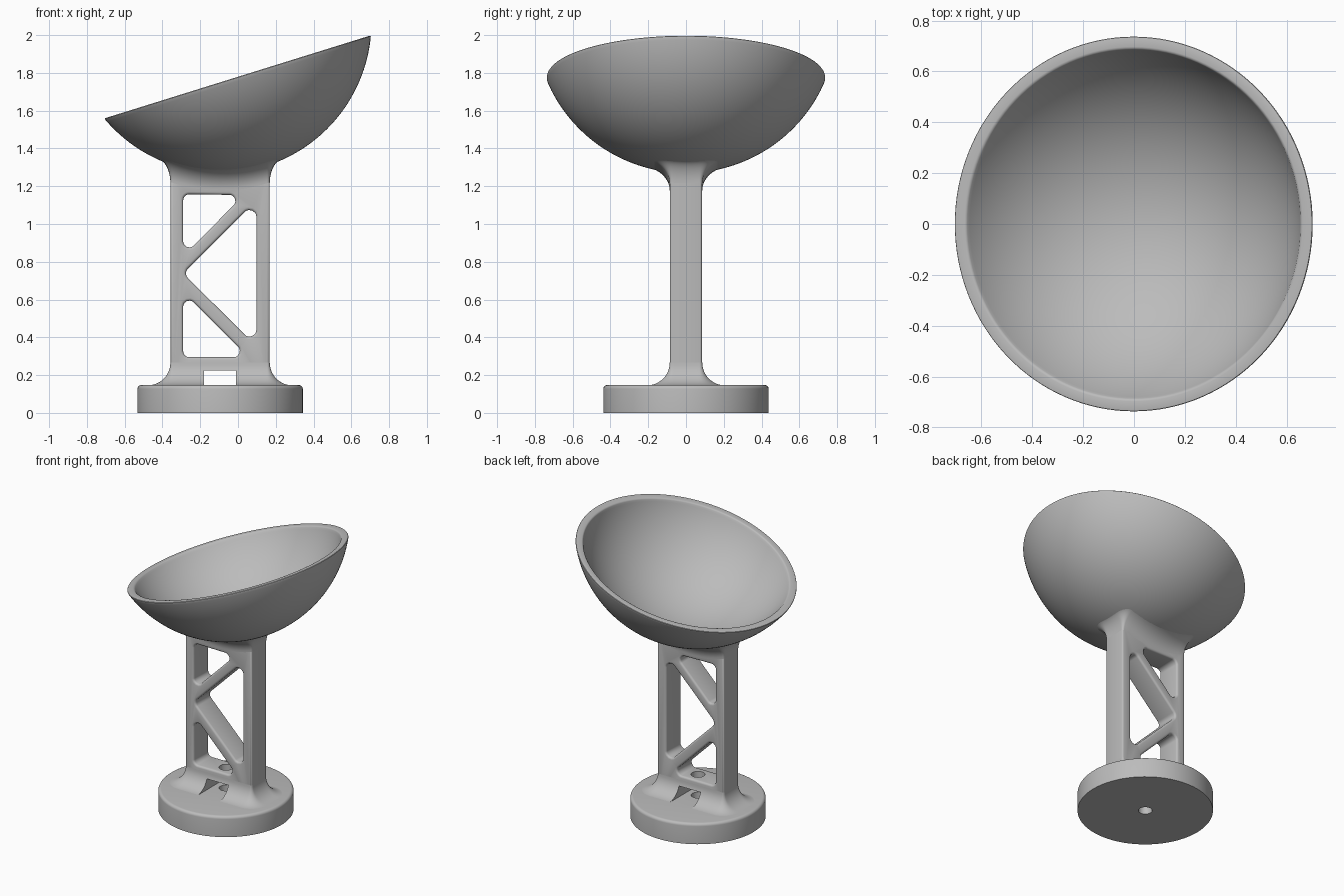
import bpy, bmesh, math
from mathutils import Vector

if "Cube" in bpy.data.objects:
    bpy.data.objects.remove(bpy.data.objects["Cube"])

grey = bpy.data.materials.new("matte_grey")
grey.use_nodes = True
grey.diffuse_color = (0.5, 0.5, 0.5, 1)
grey.node_tree.nodes["Principled BSDF"].inputs["Base Color"].default_value = (0.5, 0.5, 0.5, 1)

CX = -0.095                   # shared axis of base and tower
HX, HY = 0.263, 0.086         # tower half width and half thickness
BASE_TOP = 0.147
EDGE = 0.014                  # small rounding on the tower edges
BOWL_C, BOWL_R, RIM_DROP, WALL = Vector((-0.093, 0, 2.07)), 0.80, 0.305, 0.046
TILT = math.radians(-17.3)


def add_object(name, bm):
    bmesh.ops.recalc_face_normals(bm, faces=bm.faces)
    mesh = bpy.data.meshes.new(name)
    bm.to_mesh(mesh)
    bm.free()
    obj = bpy.data.objects.new(name, mesh)
    bpy.context.collection.objects.link(obj)
    return obj


def select(obj):
    bpy.ops.object.select_all(action='DESELECT')
    obj.select_set(True)
    bpy.context.view_layer.objects.active = obj


def finish(obj):
    obj.data.materials.clear()
    obj.data.materials.append(grey)
    select(obj)
    bpy.ops.object.shade_smooth_by_angle(angle=math.radians(35))


def cut(obj, cutters):
    select(obj)
    for cutter in cutters:
        mod = obj.modifiers.new("cut", 'BOOLEAN')
        mod.object, mod.operation, mod.solver = cutter, 'DIFFERENCE', 'EXACT'
        bpy.ops.object.modifier_apply(modifier=mod.name)


def loft(rings, cap_start=True, cap_end=True):
    """Bridge closed rings of equal length."""
    bm = bmesh.new()
    loops = [[bm.verts.new(p) for p in ring] for ring in rings]
    n = len(loops[0])
    for a, b in zip(loops, loops[1:]):
        for i in range(n):
            j = (i + 1) % n
            bm.faces.new((a[i], a[j], b[j], b[i]))
    if cap_start:
        bm.faces.new(loops[0])
    if cap_end:
        bm.faces.new(loops[-1])
    return bm


def circle(r, z, n=96):
    return [(r * math.cos(t), r * math.sin(t), z) for t in (math.tau * i / n for i in range(n))]


def rounded_rect(hx, hy, rx, ry, steps=8, side=12):
    """Rounded rectangle around the tower axis, with subdivided sides."""
    corners = []
    for k, (sx, sy) in enumerate(((1, 1), (-1, 1), (-1, -1), (1, -1))):
        for i in range(steps + 1):
            t = (k + i / steps) * math.pi / 2
            corners.append(Vector((sx * (hx - rx) + rx * math.cos(t),
                                   sy * (hy - ry) + ry * math.sin(t))))
    pts = []
    for i, p in enumerate(corners):
        q = corners[(i + 1) % len(corners)]
        parts = side if i % (steps + 1) == steps else 1
        pts += [p.lerp(q, s / parts) for s in range(parts)]
    return [(p.x + CX, p.y) for p in pts]


def fillet_polygon(points, radius, steps=8):
    """Round every corner of a polygon."""
    out, n = [], len(points)
    for i in range(n):
        p = Vector(points[i])
        u = (Vector(points[i - 1]) - p).normalized()
        v = (Vector(points[(i + 1) % n]) - p).normalized()
        half = u.angle(v) / 2
        centre = p + (u + v).normalized() * radius / math.sin(half)
        a = p + u * radius / math.tan(half) - centre
        b = p + v * radius / math.tan(half) - centre
        for s in range(steps + 1):
            out.append(centre + a.lerp(b, s / steps).normalized() * radius)
    return out


# Helper cutters: screw hole and slot across the foot
screw = add_object("screw_cutter", loft([circle(0.045, -0.1, 32), circle(0.045, 0.32, 32)]))
screw.location.x = CX
bm = bmesh.new()
bmesh.ops.create_cube(bm, size=1)
bmesh.ops.scale(bm, vec=(0.17, 0.8, 0.078), verts=bm.verts)
bmesh.ops.translate(bm, vec=(CX, 0, BASE_TOP + 0.039), verts=bm.verts)
slot = add_object("slot_cutter", bm)
for helper in (screw, slot):
    helper.hide_render = True

# Round base with a soft top edge
rings, soft = [circle(0.438, 0)], 0.02
for i in range(6):
    t = i / 5 * math.pi / 2
    rings.append(circle(0.438 - soft + soft * math.cos(t), BASE_TOP - soft + soft * math.sin(t)))
base = add_object("base", loft(rings))
base.location.x = CX
cut(base, [screw])
finish(base)

# Truss tower: filled outline with three rounded windows
curve = bpy.data.curves.new("tower", 'CURVE')
curve.dimensions, curve.fill_mode = '2D', 'BOTH'
curve.extrude, curve.bevel_depth, curve.bevel_resolution = HY - EDGE, EDGE, 2
curve.offset = -EDGE
left, right = -0.29, 0.097
outlines = [
    [(CX - HX, 0.1), (CX + HX, 0.1), (CX + HX, 1.29), (CX - HX, 1.29)],
    fillet_polygon([(left, 0.83), (0.03, 1.153), (left, 1.158)], 0.032),
    fillet_polygon([(right, 0.353), (right, 1.125), (left, 0.739)], 0.036),
    fillet_polygon([(left, 0.295), (0.055, 0.295), (left, 0.64)], 0.032),
]
for outline in outlines:
    spline = curve.splines.new('POLY')
    spline.points.add(len(outline) - 1)
    for point, co in zip(spline.points, outline):
        point.co = (co[0], co[1], 0, 1)
    spline.use_cyclic_u = True
tower = bpy.data.objects.new("tower", curve)
bpy.context.collection.objects.link(tower)
tower.rotation_euler.x = math.pi / 2
select(tower)
bpy.ops.object.convert(target='MESH')
tower = bpy.context.view_layer.objects.active
bm = bmesh.new()
bm.from_mesh(tower.data)
bmesh.ops.remove_doubles(bm, verts=bm.verts, dist=0.0002)
bmesh.ops.recalc_face_normals(bm, faces=bm.faces)
bm.to_mesh(tower.data)
bm.free()
cut(tower, [screw, slot])
finish(tower)

# Flared foot blending tower into base
rings, flare = [], 0.12
for i in range(13):
    t = i / 12 * math.pi / 2
    o = flare * (1 - math.sin(t))
    z = BASE_TOP - 0.001 + flare * (1 - math.cos(t))
    rings.append([(x, y, z) for x, y in rounded_rect(HX + o, HY + o, EDGE + o, EDGE + o)])
foot = add_object("tower_foot", loft(rings))
cut(foot, [screw, slot])
finish(foot)

# Flared neck following the underside of the bowl
rings, flare = [], 0.1
for i in range(13):
    t = i / 12 * math.pi / 2
    o, drop = flare * (1 - math.cos(t)), flare * (1 - math.sin(t))
    ring = []
    for x, y in rounded_rect(HX + o * 0.5, HY + o, EDGE + o * 0.5, EDGE + o):
        under = BOWL_C.z - math.sqrt(BOWL_R ** 2 - (x - BOWL_C.x) ** 2 - y ** 2)
        ring.append((x, y, under - drop + 0.002))
    rings.append(ring)
neck = add_object("tower_neck", loft(rings, False, False))
finish(neck)

# Tilted bowl: outer shell, softened rim, inner shell
profile = []
for radius, order in ((BOWL_R, 1), (BOWL_R - WALL, -1)):
    top = math.acos(RIM_DROP / radius)
    arc = [(radius * math.sin(top * i / 40), -radius * math.cos(top * i / 40)) for i in range(1, 41)]
    profile += arc[::order]
bowl = add_object("bowl", loft([circle(r, z, 128) for r, z in profile]))
bowl.location, bowl.rotation_euler.y = BOWL_C, TILT
bevel = bowl.modifiers.new("rim", 'BEVEL')
bevel.width, bevel.segments, bevel.angle_limit = 0.008, 3, math.radians(40)
select(bowl)
bpy.ops.object.modifier_apply(modifier=bevel.name)
finish(bowl)

for helper in (screw, slot):
    bpy.data.objects.remove(helper)
